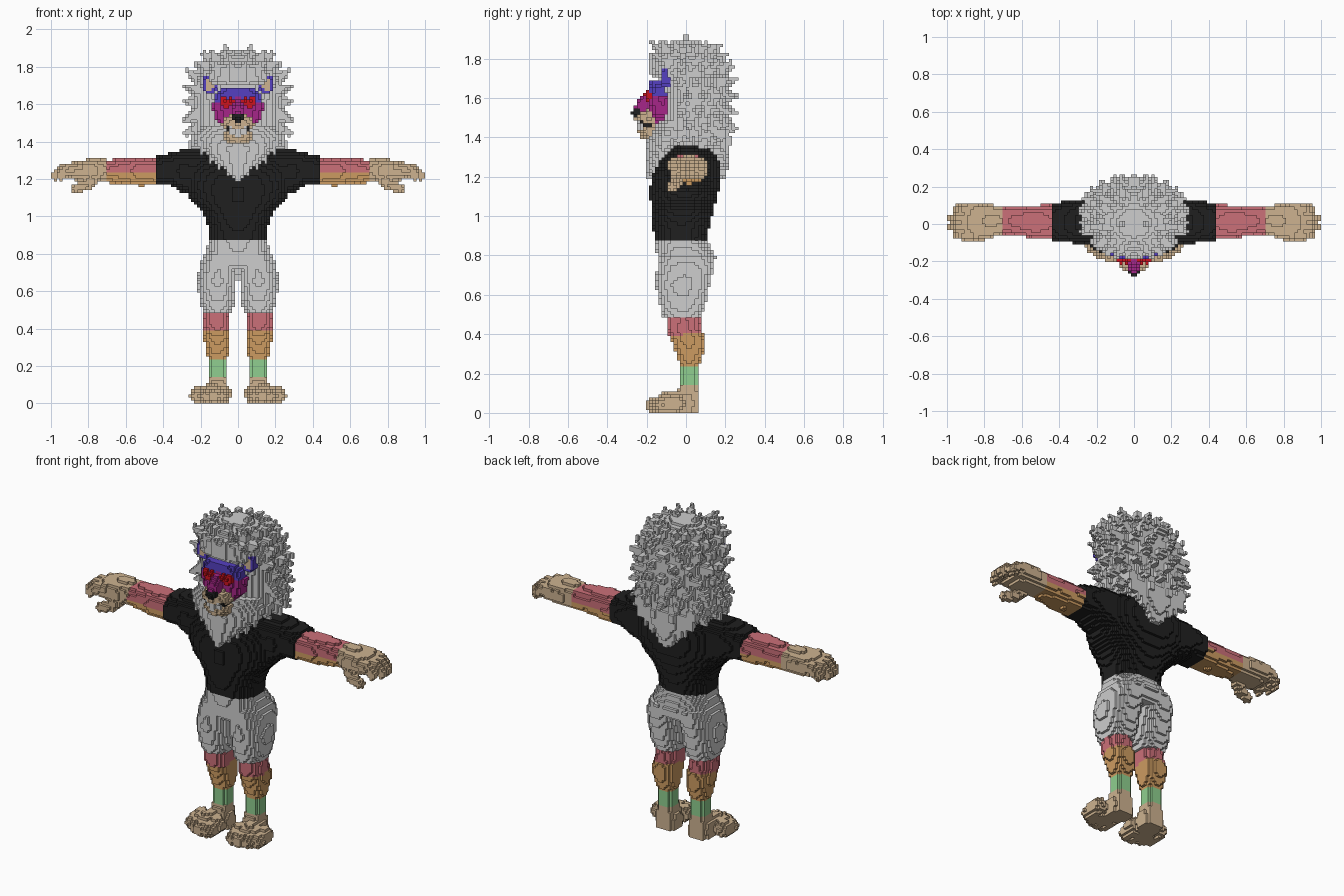
import bpy, bmesh, math, random
from mathutils import Vector

if "Cube" in bpy.data.objects:
    bpy.data.objects.remove(bpy.data.objects["Cube"])

random.seed(4)
H = 1 / 64            # block size
cells = {}            # (i, j, k) -> part name


def material(name, rgb):
    m = bpy.data.materials.new(name)
    m.diffuse_color = [(c / 255) ** 2.2 for c in rgb] + [1]
    m.use_nodes = True
    m.node_tree.nodes["Principled BSDF"].inputs["Base Color"].default_value = m.diffuse_color
    return m


MATS = {n: material(n, c) for n, c in {
    "light grey": (204, 204, 204), "black": (37, 37, 37), "pink": (202, 111, 120),
    "orange": (203, 154, 97), "tan": (204, 177, 143), "green": (142, 206, 142),
    "blue violet": (86, 66, 192), "magenta": (165, 42, 135), "red": (205, 25, 35)}.items()}


def paint(part, lo, hi, inside):
    """Fill every block whose centre is inside the shape, mirrored in x."""
    rng = [range(math.floor(a / H) - 1, math.ceil(b / H) + 1) for a, b in zip(lo, hi)]
    for i in rng[0]:
        for j in rng[1]:
            for k in rng[2]:
                if k >= 0 and inside((i + .5) * H, (j + .5) * H, (k + .5) * H):
                    cells[i, j, k] = part
                    cells[-1 - i, j, k] = part


def ball(part, c, r):
    paint(part, [a - b for a, b in zip(c, r)], [a + b for a, b in zip(c, r)],
          lambda x, y, z: ((x - c[0]) / r[0]) ** 2 + ((y - c[1]) / r[1]) ** 2 + ((z - c[2]) / r[2]) ** 2 < 1)


def limb(part, p, q, r0, r1):
    """Rounded taper from p to q."""
    p, q = Vector(p), Vector(q)
    d, m = q - p, max(r0, r1)
    dd = d.length_squared

    def inside(x, y, z):
        v = Vector((x, y, z)) - p
        t = min(1, max(0, v.dot(d) / dd))
        return (v - d * t).length < r0 + (r1 - r0) * t
    paint(part, [min(a, b) - m for a, b in zip(p, q)], [max(a, b) + m for a, b in zip(p, q)], inside)


def station(rows, s):
    for u, v in zip(rows, rows[1:]):
        if u[0] <= s <= v[0]:
            t = (s - u[0]) / (v[0] - u[0])
            return [a + (b - a) * t for a, b in zip(u[1:], v[1:])]


def loft(part, axis, rows, n=2.3):
    """Rows (s, a0, a1, b0, b1): oval sections along x (a=y, b=z) or z (a=x, b=y)."""
    def inside(x, y, z):
        s, a, b = (x, y, z) if axis == "x" else (z, x, y)
        st = station(rows, s)
        if not st:
            return False
        a0, a1, b0, b1 = st
        return (abs(2 * a - a0 - a1) / (a1 - a0)) ** n + (abs(2 * b - b0 - b1) / (b1 - b0)) ** n < 1
    c = [(min(r[i] for r in rows), max(r[j] for r in rows)) for i, j in ((0, 0), (1, 2), (3, 4))]
    if axis == "z":
        c = [c[1], c[2], c[0]]
    paint(part, [v[0] for v in c], [v[1] for v in c], inside)


def sym(rows):
    return [(z, -w, w, a, b) for z, w, a, b in rows]


# legs and feet
loft("lower_legs", "z", [(.13, .06, .158, -.035, .06), (.22, .063, .155, -.03, .06), (.25, .055, .165, -.035, .07),
                         (.33, .04, .18, -.06, .095), (.38, .04, .185, -.08, .095),
                         (.43, .045, .183, -.1, .075), (.48, .05, .18, -.1, .07)])
loft("feet", "z", [(0, .05, .165, -.06, .068), (.05, .05, .17, -.07, .068), (.14, .06, .158, -.035, .06)], 3)
limb("feet", (.11, .01, .05), (.145, -.1, .045), .06, .06)
limb("feet", (.11, -.02, .06), (.18, -.1, .04), .05, .055)
for x, y in ((.085, -.165), (.132, -.168), (.178, -.15), (.222, -.12)):
    limb("feet", (x - .01, y + .07, .05), (x, y, .038), .045, .036)

# shorts
loft("shorts", "z", [(.48, .035, .183, -.115, .075), (.55, .015, .207, -.135, .1), (.65, .008, .217, -.152, .12),
                     (.74, 0, .205, -.147, .145), (.8, 0, .185, -.145, .15)])
loft("shorts", "z", sym([(.72, .17, -.13, .13), (.79, .185, -.147, .15), (.87, .155, -.152, .11)]), 2.6)

# shirt with sleeves
loft("shirt", "z", sym([(.87, .155, -.158, .105), (.95, .16, -.168, .12), (1.03, .195, -.177, .14),
                        (1.08, .25, -.18, .155), (1.15, .29, -.18, .172), (1.22, .3, -.17, .18),
                        (1.3, .29, -.13, .17), (1.36, .22, -.07, .11)]))
loft("shirt", "x", [(.17, -.1, .13, 1.08, 1.36), (.3, -.105, .13, 1.13, 1.355),
                    (.36, -.095, .12, 1.165, 1.34), (.44, -.09, .113, 1.165, 1.323)], 2.6)

# forearms and hands
loft("forearms", "x", [(.44, -.085, .105, 1.168, 1.305), (.52, -.08, .1, 1.163, 1.317),
                       (.6, -.065, .09, 1.17, 1.312), (.71, -.055, .095, 1.183, 1.3)])
loft("hands", "x", [(.71, -.055, .095, 1.183, 1.305), (.78, -.08, .107, 1.185, 1.307),
                    (.86, -.08, .107, 1.19, 1.3), (.9, -.07, .1, 1.2, 1.285)], 2.6)
for y, tip in ((.078, .945), (.03, .975), (-.015, .975), (-.058, .945)):
    limb("hands", (.84, y, 1.262), (tip - .04, y, 1.25), .032, .03)
    limb("hands", (tip - .04, y, 1.25), (tip, y, 1.215), .03, .024)
limb("hands", (.77, -.03, 1.21), (.81, -.06, 1.165), .035, .03)
limb("hands", (.81, -.06, 1.165), (.865, -.07, 1.15), .03, .026)

# mane: core, beard and back point
core = sym([(1.34, .2, -.1, .19), (1.42, .235, -.14, .21), (1.5, .243, -.125, .21), (1.6, .25, -.125, .22),
            (1.69, .245, -.14, .215), (1.72, .235, -.185, .21), (1.79, .205, -.185, .19),
            (1.85, .15, -.12, .13), (1.89, .08, -.06, .07)])
loft("mane", "z", core, 2)
loft("mane", "z", sym([(1.19, .012, -.2, -.15), (1.25, .075, -.2, -.1), (1.31, .14, -.2, -.05),
                       (1.37, .195, -.2, 0), (1.42, .22, -.185, 0), (1.48, .2, -.15, 0)]), 2)
loft("mane", "z", sym([(1.18, .015, .16, .205), (1.26, .085, .08, .215), (1.32, .14, .05, .225),
                       (1.4, .19, 0, .22)]), 2)

# mane tufts in rows; the front is left clear for the face
for row, z in enumerate((1.40, 1.47, 1.54, 1.61, 1.68, 1.745, 1.80, 1.84)):
    _, rx, y0, y1 = station(core, z)
    first = -80 if z > 1.77 else -22
    for deg in range(first + 12 * (row % 2), 92, 25):
        a = math.radians(deg + random.uniform(-4, 4))
        out = Vector((math.cos(a), math.sin(a), 0))
        base = Vector((rx * out.x, (y0 + y1) / 2 + (y1 - y0) / 2 * out.y, z))
        rise = (z - 1.62) * 4 + random.uniform(-.3, .3)
        d = (out + Vector((0, 0, rise))).normalized()
        tip = base + d * random.uniform(.05, .075)
        tip.x, tip.y = min(tip.x, .292), min(max(tip.y, -.185), .262)
        limb("mane", base - d * .035, tip, .048, .006)
for x, y, z in ((.07, .0, 1.915), (.06, .1, 1.88), (.13, -.04, 1.885), (.03, -.1, 1.88), (.15, .06, 1.87)):
    limb("mane", (x * .8, y, z - .08), (x, y, z), .045, .008)
for x, z in ((.045, 1.225), (.1, 1.26), (.145, 1.3), (.19, 1.34)):
    limb("mane", (x, -.15 + x * .3, z + .08), (x, -.185 + x * .35, z - .01), .04, .007)
    limb("mane", (x * .9, .17, z + .08), (x * .9, .2, z - .01), .04, .007)

# face, ears, muzzle, nose and eyes
loft("face", "z", sym([(1.47, .08, -.17, -.05), (1.53, .13, -.185, -.05), (1.6, .135, -.193, -.05),
                       (1.65, .122, -.193, -.05), (1.69, .09, -.187, -.05)]), 2.8)
ball("ears", (.15, -.1, 1.705), (.043, .032, .056))
ball("muzzle", (0, -.19, 1.495), (.088, .07, .052))
ball("muzzle", (0, -.185, 1.432), (.082, .06, .047))
limb("snout_ridge", (0, -.185, 1.6), (0, -.235, 1.545), .035, .034)
ball("nose", (0, -.25, 1.527), (.032, .026, .028))
for x in (.043, .077):
    limb("eyes", (x, -.192, 1.615), (.06, -.192, 1.588), .021, .013)


# colour rules
def ear_colour(x, y, z):
    return "tan" if y < -.1 and math.hypot((abs(x) - .15) / .024, (z - 1.705) / .033) < 1 else "blue violet"


def muzzle_colour(x, y, z):
    smile = 1.448 + 6 * x * x
    if y < -.17 and abs(z - smile) < .02 and abs(x) < .06:
        return "light grey" if abs(x) < .042 else "black"
    return "tan"


RULES = {
    "lower_legs": lambda x, y, z: "pink" if z > .4 + .15 * min(y, 0) else "orange" if z > .24 else "green",
    "feet": lambda *p: "tan", "hands": lambda *p: "tan",
    "shorts": lambda *p: "light grey", "mane": lambda *p: "light grey",
    "shirt": lambda *p: "black", "nose": lambda *p: "black",
    "forearms": lambda x, y, z: "pink" if z > 1.235 else "orange",
    "face": lambda x, y, z: "blue violet" if z > 1.585 + .3 * max(0, abs(x) - .03) else "magenta",
    "ears": ear_colour, "muzzle": muzzle_colour,
    "snout_ridge": lambda *p: "magenta", "eyes": lambda *p: "red"}

# outward block sides: direction and its four corners
SIDES = []
for ax in range(3):
    for s in (0, 1):
        quad = []
        for u, v in ((0, 0), (1, 0), (1, 1), (0, 1)):
            c = [0, 0, 0]
            c[ax], c[(ax + 1) % 3], c[(ax + 2) % 3] = s, u, v
            quad.append(c)
        step = [0, 0, 0]
        step[ax] = 2 * s - 1
        SIDES.append((step, quad if s else quad[::-1]))

# one block mesh per part, keeping only the visible sides
for part, rule in RULES.items():
    bm, verts, slots = bmesh.new(), {}, []
    for (i, j, k), owner in cells.items():
        if owner != part:
            continue
        colour = rule((i + .5) * H, (j + .5) * H, (k + .5) * H)
        if colour not in slots:
            slots.append(colour)
        for (dx, dy, dz), quad in SIDES:
            if (i + dx, j + dy, k + dz) in cells:
                continue
            ring = []
            for a, b, c in quad:
                key = (i + a, j + b, k + c)
                if key not in verts:
                    verts[key] = bm.verts.new([n * H for n in key])
                ring.append(verts[key])
            bm.faces.new(ring).material_index = slots.index(colour)
    me = bpy.data.meshes.new(part)
    bm.to_mesh(me)
    bm.free()
    for s in slots:
        me.materials.append(MATS[s])
    bpy.context.collection.objects.link(bpy.data.objects.new(part, me))
